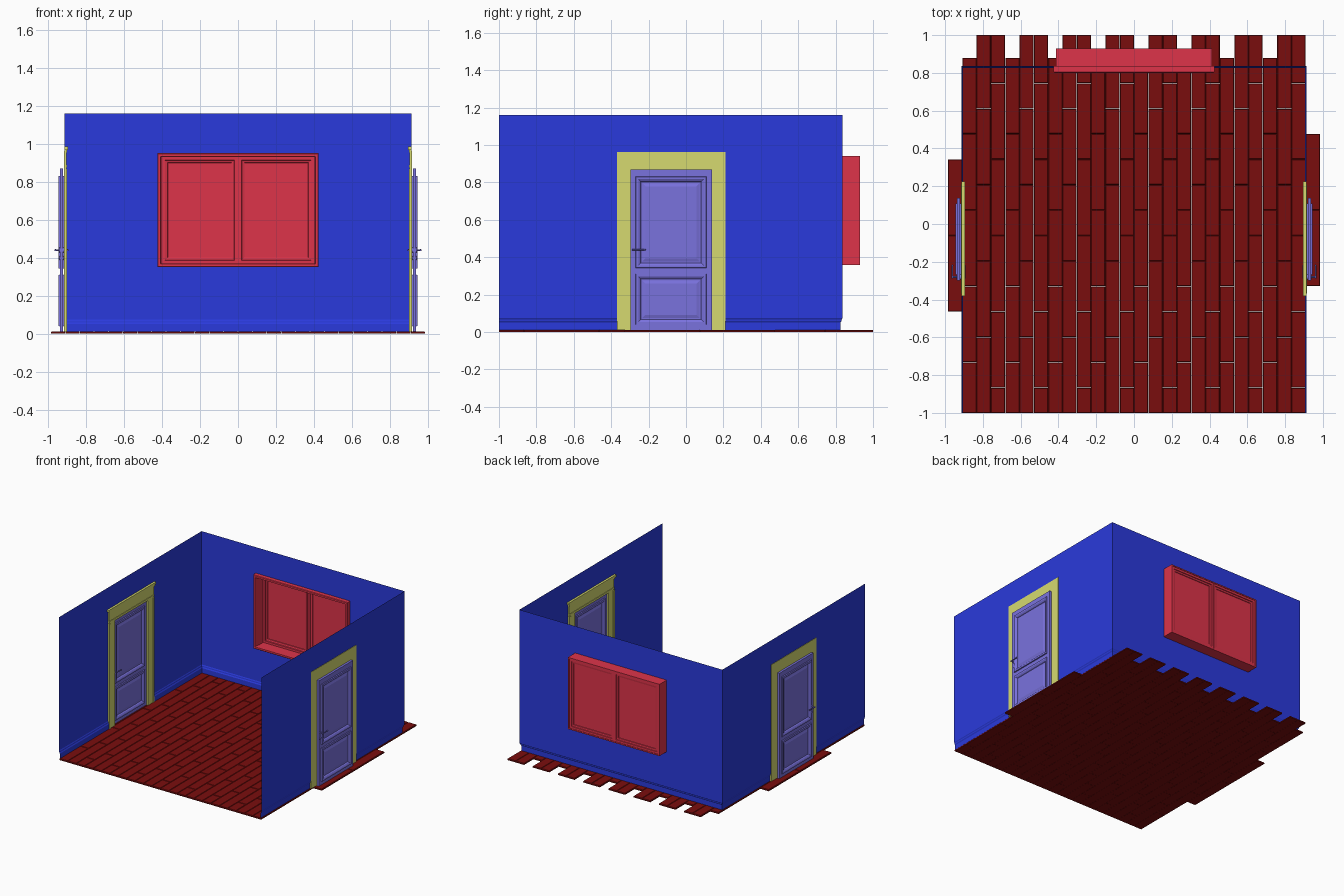
import bpy, bmesh, math
from mathutils import Matrix

if "Cube" in bpy.data.objects:
    bpy.data.objects.remove(bpy.data.objects["Cube"])


def material(name, rgb):
    m = bpy.data.materials.new(name)
    m.diffuse_color = (*rgb, 1)
    m.use_nodes = True
    m.node_tree.nodes["Principled BSDF"].inputs["Base Color"].default_value = m.diffuse_color
    return m


BLUE = material("wall_blue", (0.023, 0.042, 0.716))
WOOD = material("floor_red", (0.195, 0.004, 0.004))
RED = material("window_red", (0.73, 0.034, 0.068))
YELLOW = material("trim_yellow", (0.67, 0.70, 0.16))
PURPLE = material("door_violet", (0.195, 0.168, 0.73))


def finish(name, bm, mat, mirror=False, recalc=True):
    if recalc:
        bmesh.ops.recalc_face_normals(bm, faces=bm.faces[:])
    me = bpy.data.meshes.new(name)
    bm.to_mesh(me)
    bm.free()
    ob = bpy.data.objects.new(name, me)
    bpy.context.collection.objects.link(ob)
    me.materials.append(mat)
    if mirror:
        mod = ob.modifiers.new("mirror", 'MIRROR')
        mod.use_mirror_merge = False
    return ob


# Axis maps: (u, v, depth) to world
def side(u, v, d): return (d, u, v)
def back(u, v, d): return (u, d, v)
def flat(u, v, d): return (u, v, d)


def nest(bm, u0, u1, v0, v1, profile, to_world, closed=False):
    """Concentric rectangles following (inset, depth) steps: capped solid or closed ring."""
    loops = []
    for i, d in profile:
        pts = [(u0 + i, v0 + i), (u1 - i, v0 + i), (u1 - i, v1 - i), (u0 + i, v1 - i)]
        loops.append([bm.verts.new(to_world(u, v, d)) for u, v in pts])
    pairs = list(zip(loops, loops[1:]))
    if closed:
        pairs.append((loops[-1], loops[0]))
    else:
        bm.faces.new(loops[0])
        bm.faces.new(loops[-1])
    for a, b in pairs:
        for k in range(4):
            n = (k + 1) % 4
            bm.faces.new((a[k], a[n], b[n], b[k]))


def box(bm, u0, u1, v0, v1, d0, d1, to_world):
    nest(bm, u0, u1, v0, v1, [(0, d0), (0, d1)], to_world)


# Floor: staggered planks in a repeating three-column pattern
bm = bmesh.new()
W, STEP, G = 1.97 / 26, 0.403, 0.0006
PLANK = [(G, 0), (G, 0.008), (G + 0.003, 0.012)]
for col in range(-1, 25):
    x0 = -0.985 + (col + 1) * W
    first = (0.88, 1.013, 1.148)[col % 3]
    lo, hi = (-0.47, 0.35) if col == -1 else (-0.335, 0.485) if col == 24 else (-1, 1.2)
    for k in range(6):
        y1 = first - k * STEP
        y0 = y1 - STEP
        if col in (-1, 24) and (y0 < lo or y1 > hi):
            continue
        y0, y1 = max(y0, -1 - G), min(y1, 1 + G)
        if y1 - y0 > 0.02:
            nest(bm, x0, x0 + W, y0, y1, PLANK, flat)
finish("floor_planks", bm, WOOD)

# Walls: one thin sheet round three sides with skirting moulded in, open at doors and window
WX, WY = 0.914, 0.837
D0, D1, DTOP = -0.362, 0.206, 0.952
rows = [(0, 1.16), (0, DTOP), (0, 0.94), (0, 0.36), (0, 0.075), (0.004, 0.068),
        (0.005, 0.060), (0.010, 0.052), (0.010, 0.012)]
path = [(-WX, -1, 1, 0), (-WX, D0, 1, 0), (-WX, D1, 1, 0), (-WX, WY, 1, -1),
        (-0.41, WY, 0, -1), (0.41, WY, 0, -1),
        (WX, WY, -1, -1), (WX, D1, -1, 0), (WX, D0, -1, 0), (WX, -1, -1, 0)]
bm = bmesh.new()
grid = [[bm.verts.new((x + nx * o, y + ny * o, z)) for o, z in rows] for x, y, nx, ny in path]
for c in range(len(path) - 1):
    for r in range(len(rows) - 1):
        door_gap = c in (1, 7) and r >= 1
        window_gap = c == 4 and r == 2
        if not (door_gap or window_gap):
            bm.faces.new((grid[c][r], grid[c][r + 1], grid[c + 1][r + 1], grid[c + 1][r]))
bmesh.ops.delete(bm, geom=[v for v in bm.verts if not v.link_faces], context='VERTS')
finish("walls", bm, BLUE, recalc=False)

# Window: inner casing, reveal box and two panelled sashes
bm = bmesh.new()
nest(bm, -0.425, 0.425, 0.35, 0.95,
     [(0, 0.836), (0, 0.804), (0.004, 0.80), (0.018, 0.80), (0.02, 0.804), (0.02, 0.836)],
     back, closed=True)
finish("window_casing", bm, RED)
bm = bmesh.new()
nest(bm, -0.412, 0.412, 0.358, 0.942,
     [(0, 0.82), (0, 0.93), (0.01, 0.93), (0.01, 0.82)], back, closed=True)
finish("window_reveal", bm, RED)
SASH = [(0.034, 0.913), (0.032, 0.909), (0.019, 0.905), (0.017, 0.898), (0, 0.898),
        (0, 0.926), (0.017, 0.926), (0.019, 0.921), (0.032, 0.919), (0.034, 0.915)]
bm = bmesh.new()
for x0 in (-0.402, 0.001):
    nest(bm, x0, x0 + 0.401, 0.368, 0.932, SASH, back)
finish("window_sashes", bm, RED)

# Door trim: side casings, header, crown and jamb stops (mirrored to the other wall)
L0, L1, LT, Z0 = -0.298, 0.138, 0.87, 0.012
bm = bmesh.new()
for s in (0, 1):
    a, b = ((-0.368, L0 + 0.004), (L1 - 0.004, 0.212))[s]
    box(bm, a, b, Z0, LT - 0.004, 0.904, 0.917, side)
    a, b = ((-0.368, -0.352), (0.196, 0.212))[s]
    box(bm, a, b, Z0, LT - 0.004, 0.899, 0.904, side)
box(bm, -0.368, 0.212, LT - 0.004, 0.962, 0.904, 0.917, side)
for e, z0, z1, x in ((0.0, 0.875, 0.887, 0.900), (0.005, 0.955, 0.968, 0.899),
                     (0.014, 0.968, 0.985, 0.895)):
    box(bm, -0.368 - e, 0.212 + e, z0, z1, x, 0.912, side)
finish("door_trim", bm, YELLOW, mirror=True)

# Door leaf: stiles and rails
XA, XB = 0.920, 0.938
P0, P1 = -0.263, 0.103
bm = bmesh.new()
box(bm, L0, P0, Z0, LT, XA, XB, side)
box(bm, P1, L1, Z0, LT, XA, XB, side)
for z0, z1 in ((Z0, 0.045), (0.305, 0.348), (0.825, LT)):
    box(bm, P0, P1, z0, z1, XA, XB, side)
finish("door_frame_leaf", bm, PURPLE, mirror=True)

# Door panels: raised moulding and fielded centre on both faces
half = [(0.046, 0.008), (0.030, 0.003), (0.022, 0.003), (0.018, 0.011),
        (0.008, 0.017), (-0.004, 0.017), (-0.006, 0.009)]
mid = (XA + XB) / 2
profile = [(i, mid - d) for i, d in half] + [(i, mid + d) for i, d in reversed(half)]
bm = bmesh.new()
for z0, z1 in ((0.045, 0.305), (0.348, 0.825)):
    nest(bm, P0, P1, z0, z1, profile, side)
finish("door_panels", bm, PURPLE, mirror=True)


# Door handles: rosettes, spindle, levers and keyhole plates
def rod(bm, r, length, x, y, z, along='X', seg=16):
    rot = Matrix.Rotation(math.pi / 2, 4, 'Y' if along == 'X' else 'X')
    bmesh.ops.create_cone(bm, cap_ends=True, segments=seg, radius1=r, radius2=r,
                          depth=length, matrix=Matrix.Translation((x, y, z)) @ rot)


bm = bmesh.new()
HY, HZ = -0.281, 0.44
rod(bm, 0.0045, 0.068, mid, HY, HZ)
rod(bm, 0.013, 0.024, mid, HY, HZ)
rod(bm, 0.010, 0.023, mid, HY, HZ - 0.042)
for s in (-1, 1):
    rod(bm, 0.004, 0.068, mid + s * 0.032, HY + 0.027, HZ, 'Y', 12)
    bmesh.ops.create_uvsphere(bm, u_segments=12, v_segments=8, radius=0.0052,
                              matrix=Matrix.Translation((mid + s * 0.032, HY + 0.061, HZ)))
    box(bm, HY - 0.0015, HY + 0.0015, HZ - 0.048, HZ - 0.037,
        mid + s * 0.011, mid + s * 0.0125, side)
handle = finish("door_handles", bm, PURPLE, mirror=True)
bpy.context.view_layer.objects.active = handle
handle.select_set(True)
bpy.ops.object.shade_smooth_by_angle(angle=math.radians(40))
